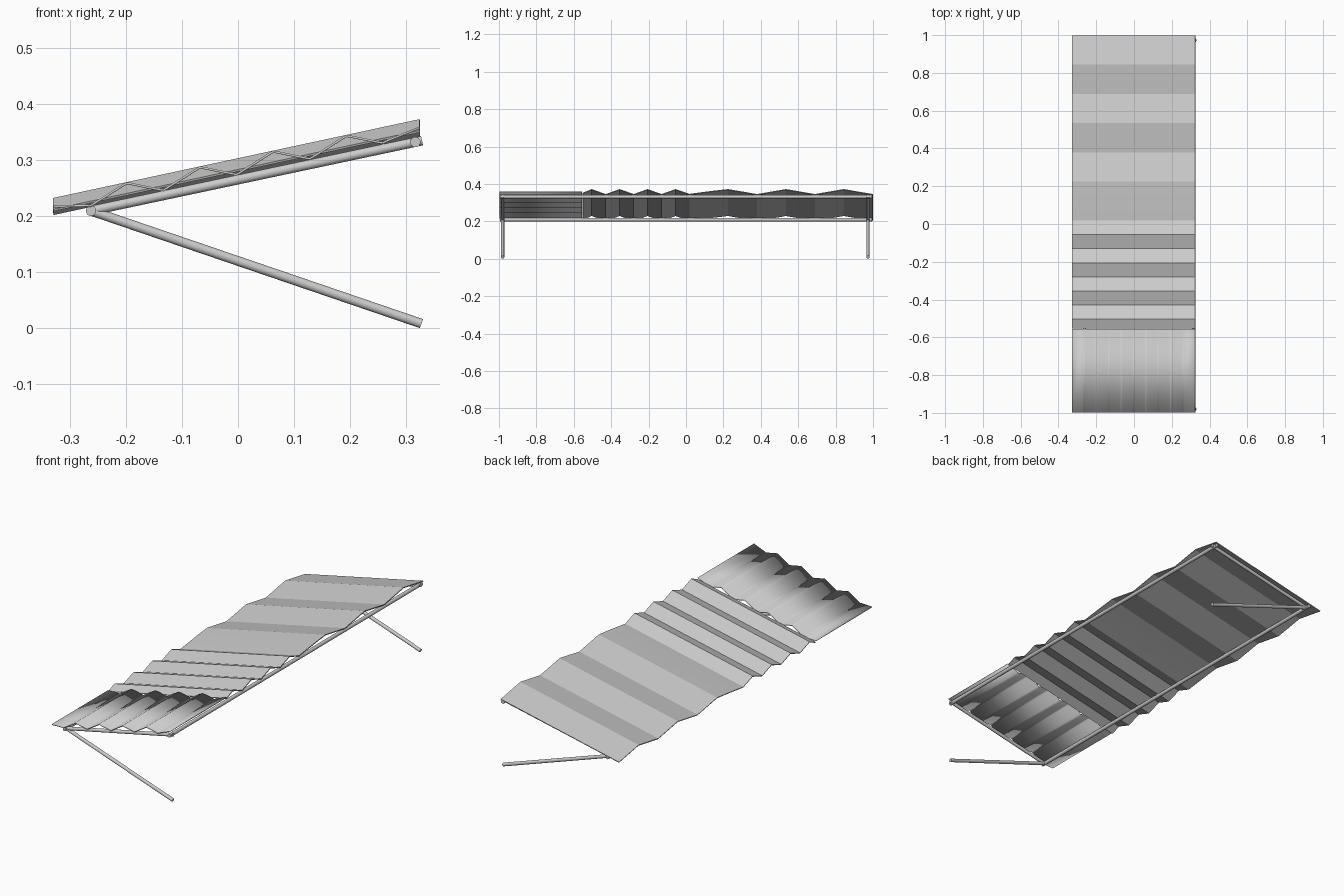
import bpy, math
from mathutils import Vector

if "Cube" in bpy.data.objects:
    bpy.data.objects.remove(bpy.data.objects["Cube"])

X0, X1 = -0.329, 0.324          # roof extents across
SLOPE, BASE = 0.215, 0.204      # roof pitch and height at the low edge
AMP, THICK = 0.0265, 0.004      # fold height and sheet thickness


def roof_z(x):
    return BASE + SLOPE * (x - X0)


def make_sheet(name, rows, smooth):
    """Folded strip from pairs of points, given thickness."""
    verts = [p for row in rows for p in row]
    faces = [(2 * i, 2 * i + 1, 2 * i + 3, 2 * i + 2) for i in range(len(rows) - 1)]
    mesh = bpy.data.meshes.new(name)
    mesh.from_pydata(verts, [], faces)
    obj = bpy.data.objects.new(name, mesh)
    bpy.context.collection.objects.link(obj)
    mod = obj.modifiers.new("thickness", 'SOLIDIFY')
    mod.thickness = THICK
    mod.offset = 0
    if smooth:
        bpy.ops.object.select_all(action='DESELECT')
        obj.select_set(True)
        bpy.context.view_layer.objects.active = obj
        bpy.ops.object.shade_smooth_by_angle(angle=math.radians(35))
    return obj


def make_tube(name, a, b, r):
    a, b = Vector(a), Vector(b)
    d = b - a
    bpy.ops.mesh.primitive_cylinder_add(vertices=24, radius=r, depth=d.length,
                                        location=(a + b) / 2)
    obj = bpy.context.object
    obj.name = name
    obj.rotation_euler = d.to_track_quat('Z', 'Y').to_euler()
    bpy.ops.object.shade_smooth_by_angle(angle=math.radians(40))


# End panel: folds run along y, with slightly rounded creases
half = (X1 - X0) / 10
profile = [(X0, 0.5)]
for i in range(10):
    x = X0 + half * (i + 1)
    if i == 9:
        profile.append((x, 0.5))
    else:
        t = i % 2
        near = 0.08 if t == 0 else 0.92
        profile += [(x - 0.006, near), (x, t), (x + 0.006, near)]
make_sheet("end_panel", [((x, -0.998, roof_z(x) + h * AMP), (x, -0.555, roof_z(x) + h * AMP))
                         for x, h in profile], True)

# Long panel: narrow folds, a gentle transition, then wide folds across x
folds = [(-0.552, 0.25)]
folds += [(-0.504 + 0.0747 * i, 1 - i % 2) for i in range(7)]
folds += [(0.018, 0.04), (0.07, 0.3), (0.15, 0.68)]
folds += [(0.225 + 0.1547 * i, 1 - i % 2) for i in range(6)]
make_sheet("long_panel", [((X1, y, roof_z(X1) + h * AMP), (X0, y, roof_z(X0) + h * AMP))
                          for y, h in folds], False)

# Long frame tubes at the low and high edges
LOW, HIGH = (-0.262, 0.2095), (0.316, 0.332)
for name, (x, z) in (("low_rail", LOW), ("high_rail", HIGH)):
    make_tube(name, (x, -0.994, z), (x, 0.994, z), 0.0092)

# Sloping side rails and angled legs at both ends
for side, y in (("front", -0.98), ("back", 0.973)):
    make_tube(side + "_side_rail", (LOW[0], y, LOW[1]), (0.328, y, 0.3345), 0.0085)
    make_tube(side + "_leg", (LOW[0], y, LOW[1]), (0.327, y, 0.0085), 0.0085)
